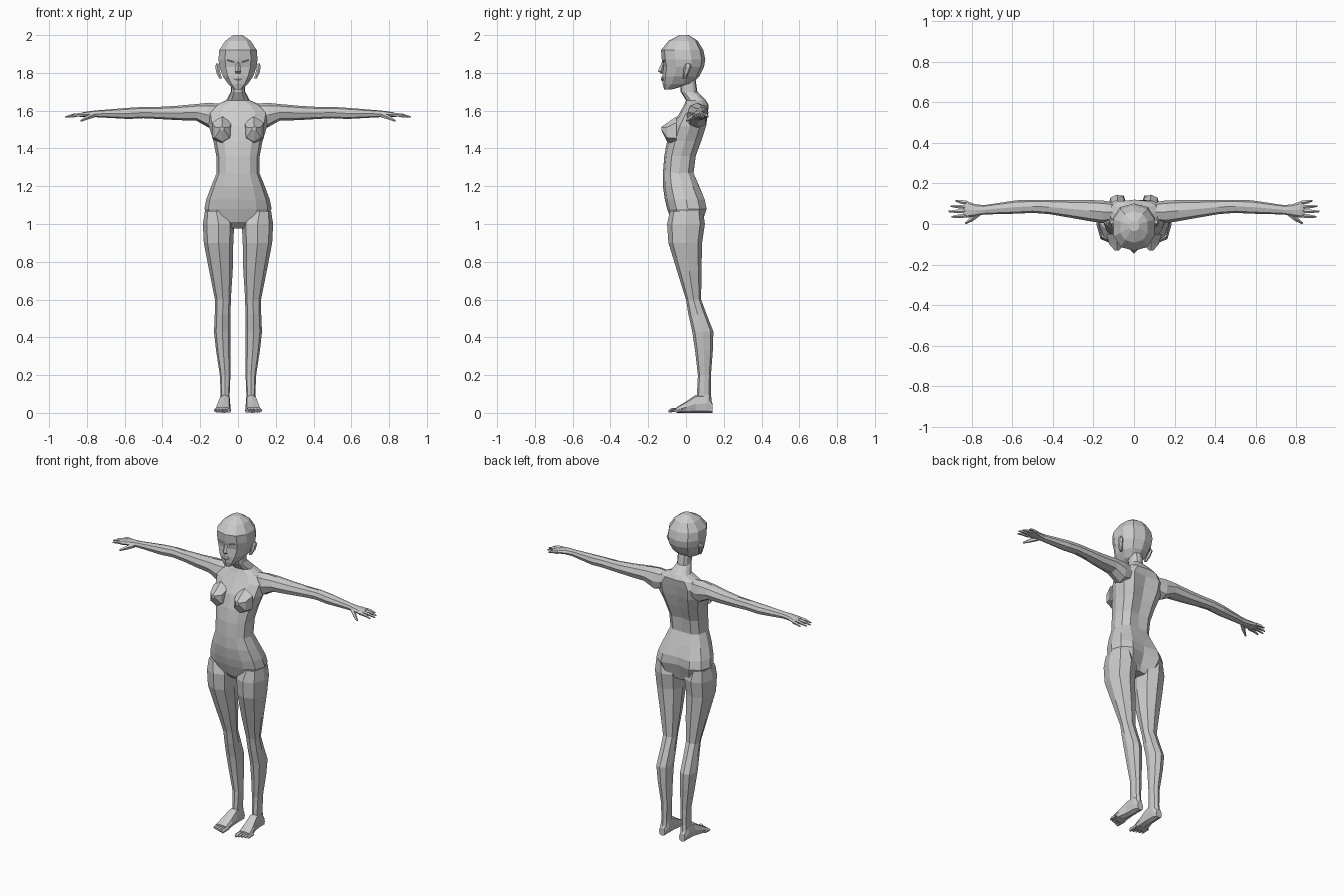
import bpy, bmesh
from math import sin, cos, pi
from mathutils import Vector


def finish(name, bm):
    bmesh.ops.recalc_face_normals(bm, faces=bm.faces)
    me = bpy.data.meshes.new(name)
    bm.to_mesh(me)
    bm.free()
    ob = bpy.data.objects.new(name, me)
    bpy.context.collection.objects.link(ob)
    return ob


def power(v, p):
    return abs(v) ** p * (1 if v >= 0 else -1)


def loft(name, axis, rows, n=8, s=1, p=0.85):
    """rows: station, centre, half width, low, high, optional back groove"""
    bm = bmesh.new()
    rings = []
    for t, c, r, lo, hi, *groove in rows:
        ring = []
        for i in range(n):
            a = 2 * pi * i / n - pi / 2
            u = c + r * power(cos(a), p)
            v = (lo + hi) / 2 + (hi - lo) / 2 * power(sin(a), p)
            if groove and i == n // 2:
                v -= groove[0]
            co = {'z': (u, v, t), 'y': (u, t, v), 'x': (t, u, v)}[axis]
            ring.append(bm.verts.new((s * co[0], co[1], co[2])))
        rings.append(ring)
    for a, b in zip(rings, rings[1:]):
        for i in range(n):
            j = (i + 1) % n
            bm.faces.new((a[i], a[j], b[j], b[i]))
    bm.faces.new(rings[0])
    bm.faces.new(rings[-1])
    return finish(name, bm)


def rod(name, points, s=1, n=5, flat=1.0):
    """tapered rod through (x, y, z, radius) points"""
    bm = bmesh.new()
    rings = []
    d = (Vector(points[-1][:3]) - Vector(points[0][:3])).normalized()
    ref = Vector((0, 0, 1)) if abs(d.z) < 0.8 else Vector((0, 1, 0))
    u = d.cross(ref).normalized()
    w = u.cross(d)
    for x, y, z, r in points:
        ring = []
        for i in range(n):
            a = 2 * pi * i / n + pi / 2
            q = Vector((x, y, z)) + u * r * cos(a) + w * r * flat * sin(a)
            ring.append(bm.verts.new((s * q.x, q.y, q.z)))
        rings.append(ring)
    for a, b in zip(rings, rings[1:]):
        for i in range(n):
            j = (i + 1) % n
            bm.faces.new((a[i], a[j], b[j], b[i]))
    bm.faces.new(rings[0])
    bm.faces.new(rings[-1])
    return finish(name, bm)


# torso and neck
loft("torso", 'z', [
    (0.975, 0, 0.05, -0.04, 0.06, 0.0),
    (1.01, 0, 0.145, -0.075, 0.095, 0.035),
    (1.08, 0, 0.178, -0.10, 0.122, 0.035),
    (1.13, 0, 0.168, -0.112, 0.112, 0.02),
    (1.20, 0, 0.142, -0.122, 0.08, 0.01),
    (1.27, 0, 0.113, -0.122, 0.05, 0.01),
    (1.36, 0, 0.115, -0.115, 0.062, 0.02),
    (1.44, 0, 0.13, -0.10, 0.092, 0.025),
    (1.52, 0, 0.155, -0.075, 0.118, 0.03),
    (1.585, 0, 0.165, -0.035, 0.125, 0.02),
    (1.63, 0, 0.12, -0.01, 0.12, 0.0),
    (1.655, 0, 0.062, 0.0, 0.105, 0.0),
    (1.70, 0, 0.038, -0.028, 0.06, 0.0),
    (1.77, 0, 0.038, -0.035, 0.05, 0.0)], n=12)

# head
loft("head", 'z', [
    (1.712, 0, 0.022, -0.115, -0.075),
    (1.742, 0, 0.055, -0.124, 0.03),
    (1.78, 0, 0.083, -0.125, 0.07),
    (1.83, 0, 0.102, -0.120, 0.095),
    (1.87, 0, 0.108, -0.128, 0.102),
    (1.92, 0, 0.104, -0.132, 0.092),
    (1.97, 0, 0.07, -0.092, 0.062),
    (2.0, 0, 0.025, -0.035, 0.015)], n=10)

# nose and lips
rod("nose", [(0, -0.118, 1.86, 0.008), (0, -0.132, 1.808, 0.016),
             (0, -0.122, 1.796, 0.012)], n=4)
loft("lips", 'z', [
    (1.756, 0, 0.010, -0.128, -0.11),
    (1.768, 0, 0.026, -0.133, -0.10),
    (1.780, 0, 0.010, -0.130, -0.11)], n=6)

for s, side in ((1, "left"), (-1, "right")):
    # brow, ear and breast
    rod(side + "_brow", [(0.018, -0.116, 1.858, 0.008), (0.05, -0.108, 1.868, 0.009),
                         (0.085, -0.07, 1.862, 0.005)], s, 4)
    loft(side + "_ear", 'z', [
        (1.770, 0.092, 0.008, -0.015, 0.0),
        (1.80, 0.104, 0.012, -0.015, 0.015),
        (1.835, 0.110, 0.012, -0.010, 0.03),
        (1.85, 0.110, 0.006, 0.0, 0.02)], 6, s)
    loft(side + "_breast", 'y', [
        (-0.05, 0.085, 0.058, 1.42, 1.57),
        (-0.10, 0.083, 0.044, 1.435, 1.535),
        (-0.130, 0.085, 0.012, 1.495, 1.515)], 6, s)

    # leg
    loft(side + "_leg", 'z', [
        (1.07, 0.115, 0.060, -0.085, 0.09),
        (1.00, 0.103, 0.083, -0.10, 0.10),
        (0.90, 0.103, 0.078, -0.093, 0.085),
        (0.75, 0.090, 0.062, -0.047, 0.082),
        (0.60, 0.080, 0.042, 0.0, 0.08),
        (0.52, 0.081, 0.042, 0.013, 0.11),
        (0.43, 0.083, 0.044, 0.033, 0.145),
        (0.33, 0.078, 0.038, 0.048, 0.142),
        (0.20, 0.068, 0.028, 0.063, 0.132),
        (0.10, 0.068, 0.024, 0.058, 0.132),
        (0.04, 0.070, 0.027, 0.055, 0.138)], 8, s)

    # foot and toes
    loft(side + "_foot", 'y', [
        (0.140, 0.070, 0.020, 0.0, 0.05),
        (0.110, 0.070, 0.028, 0.0, 0.10),
        (0.050, 0.071, 0.030, 0.0, 0.095),
        (0.0, 0.077, 0.038, 0.0, 0.06),
        (-0.05, 0.082, 0.044, 0.0, 0.03)], 8, s, 0.7)
    for i in range(5):
        x, tip = 0.048 + 0.0175 * i, -0.092 + 0.006 * i
        r = 0.012 if i == 0 else 0.009
        rod(side + "_toe", [(x, -0.03 + 0.003 * i, 0.014, r), (x, tip + 0.015, 0.013, r),
                            (x, tip, 0.008, r * 0.6)], s)

    # arm and palm
    loft(side + "_arm", 'x', [
        (0.09, 0.06, 0.045, 1.53, 1.635),
        (0.155, 0.06, 0.056, 1.51, 1.642),
        (0.22, 0.066, 0.052, 1.547, 1.635),
        (0.32, 0.075, 0.043, 1.55, 1.626),
        (0.42, 0.084, 0.035, 1.556, 1.62),
        (0.50, 0.087, 0.032, 1.56, 1.62),
        (0.58, 0.084, 0.033, 1.556, 1.615),
        (0.74, 0.070, 0.023, 1.565, 1.602),
        (0.78, 0.068, 0.029, 1.566, 1.598),
        (0.82, 0.071, 0.040, 1.566, 1.592),
        (0.84, 0.073, 0.040, 1.566, 1.585)], 8, s)

    # fingers and thumb
    for y0, x1, y1 in ((0.042, 0.90, 0.035), (0.063, 0.915, 0.062),
                       (0.084, 0.905, 0.088), (0.104, 0.88, 0.115)):
        rod(side + "_finger", [(0.825, y0, 1.577, 0.011),
                               ((0.83 + x1) / 2, (y0 + y1) / 2, 1.575, 0.009),
                               (x1, y1, 1.566, 0.004)], s)
    rod(side + "_thumb", [(0.765, 0.055, 1.577, 0.015), (0.80, 0.024, 1.562, 0.011),
                          (0.832, 0.003, 1.546, 0.005)], s)
